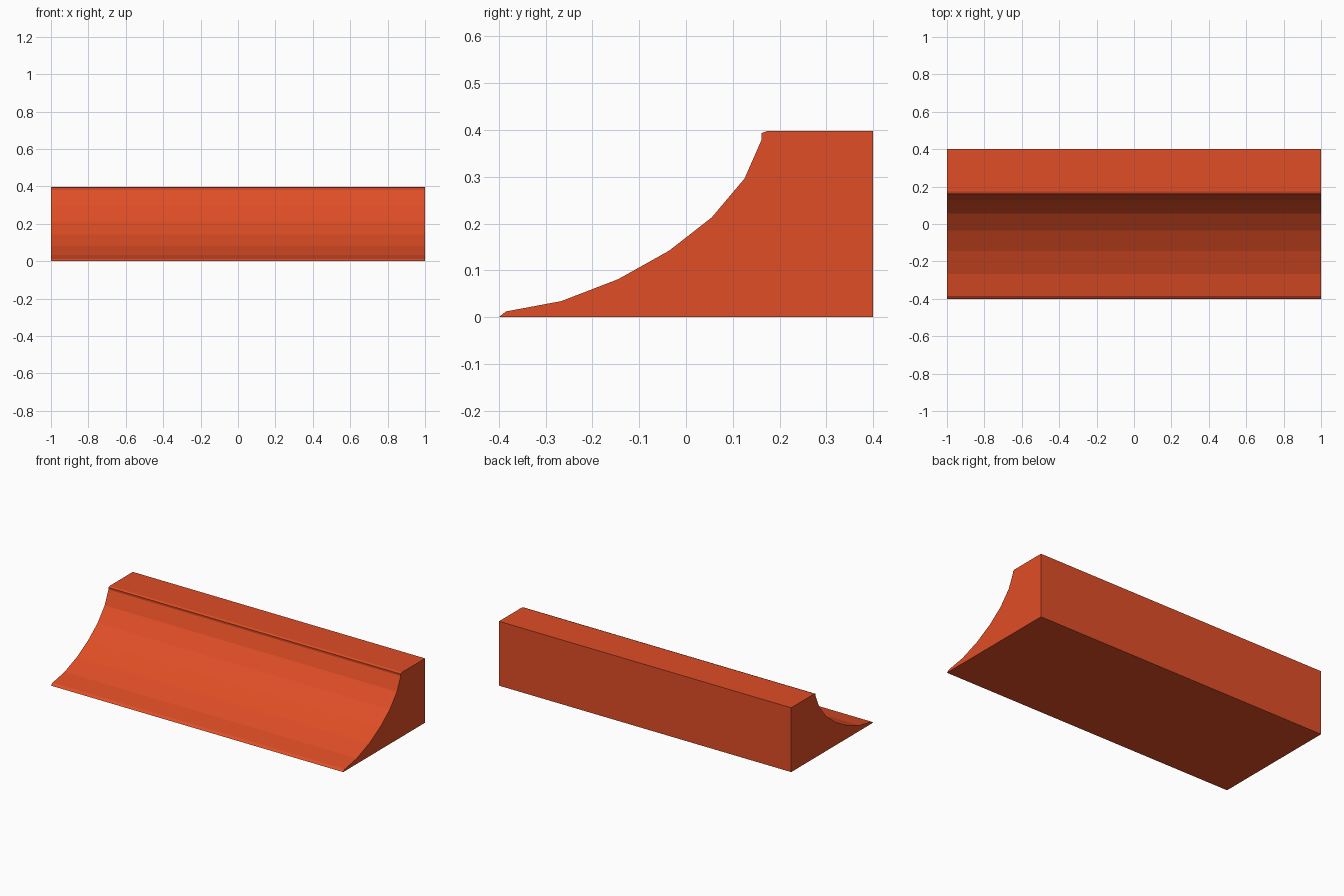
import bpy
import bmesh

cube = bpy.data.objects.get("Cube")
if cube:
    bpy.data.objects.remove(cube, do_unlink=True)

HALF_LENGTH = 1.0

# Side profile (y, z): front toe, concave curve, small lip, flat top, back
PROFILE = [
    (-0.4, 0.0), (-0.385, 0.012), (-0.267, 0.034), (-0.145, 0.081),
    (-0.036, 0.142), (0.055, 0.213), (0.125, 0.296), (0.162, 0.38),
    (0.161, 0.393), (0.174, 0.398), (0.4, 0.398), (0.4, 0.0),
]

# Single paint colour
paint = bpy.data.materials.new("orange_red")
paint.use_nodes = True
colour = (0.74, 0.075, 0.019, 1.0)
paint.diffuse_color = colour
paint.node_tree.nodes["Principled BSDF"].inputs["Base Color"].default_value = colour

# Extrude the profile along the length of the ramp
bm = bmesh.new()
end = bm.faces.new([bm.verts.new((-HALF_LENGTH, y, z)) for y, z in PROFILE])
result = bmesh.ops.extrude_face_region(bm, geom=[end], use_keep_orig=True)
far_verts = [v for v in result["geom"] if isinstance(v, bmesh.types.BMVert)]
bmesh.ops.translate(bm, verts=far_verts, vec=(2 * HALF_LENGTH, 0, 0))
bmesh.ops.recalc_face_normals(bm, faces=bm.faces)

mesh = bpy.data.meshes.new("curved_ramp")
bm.to_mesh(mesh)
bm.free()
mesh.materials.append(paint)
ramp = bpy.data.objects.new("curved_ramp", mesh)
bpy.context.scene.collection.objects.link(ramp)
